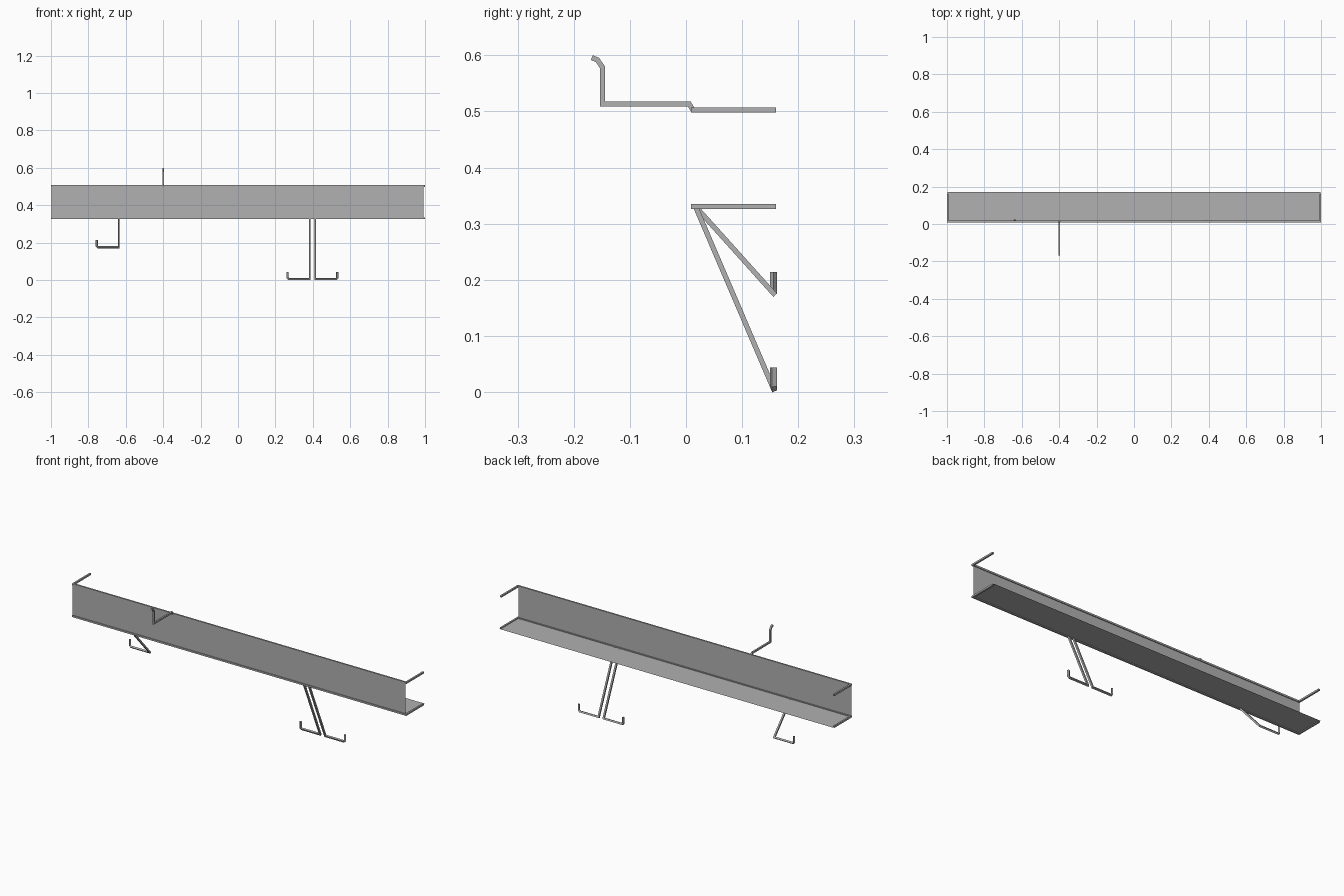
import bpy
import bmesh
from mathutils import Vector

if "Cube" in bpy.data.objects:
    bpy.data.objects.remove(bpy.data.objects["Cube"])

H = 0.0045  # half thickness of the square bars

grey = bpy.data.materials.new("dark_grey")
grey.diffuse_color = (0.44, 0.44, 0.44, 1)
grey.use_nodes = True
grey.node_tree.nodes["Principled BSDF"].inputs["Base Color"].default_value = grey.diffuse_color


def finish(name, bm):
    me = bpy.data.meshes.new(name)
    bm.to_mesh(me)
    bm.free()
    me.materials.append(grey)
    ob = bpy.data.objects.new(name, me)
    bpy.context.collection.objects.link(ob)
    return ob


def bar(name, points):
    """Square bar with mitred corners; the path starts in the yz plane."""
    pts = [Vector(p) for p in points]
    dirs = [(b - a).normalized() for a, b in zip(pts, pts[1:])]
    side = Vector((1, 0, 0))
    up = dirs[0].cross(side)
    ring = [pts[0] + H * (side * i + up * j)
            for i, j in ((-1, -1), (1, -1), (1, 1), (-1, 1))]
    bm = bmesh.new()
    prev = [bm.verts.new(c) for c in ring]
    bm.faces.new(prev)
    for k, d in enumerate(dirs):
        n = (d + dirs[min(k + 1, len(dirs) - 1)]).normalized()
        ring = [c + d * ((pts[k + 1] - c).dot(n) / d.dot(n)) for c in ring]
        cur = [bm.verts.new(c) for c in ring]
        for i in range(4):
            j = (i + 1) % 4
            bm.faces.new((prev[i], prev[j], cur[j], cur[i]))
        prev = cur
    bm.faces.new(prev)
    bmesh.ops.recalc_face_normals(bm, faces=bm.faces)
    return finish(name, bm)


def sheet(name, corners):
    """Single thin flat panel."""
    bm = bmesh.new()
    bm.faces.new([bm.verts.new(c) for c in corners])
    return finish(name, bm)


Y0, YB = 0.0135, 0.1605   # front rail and back end of the arms
ZT, ZB = 0.5025, 0.3305   # upper and lower rail heights
XE = 0.9955

# front panel and shelf panel
sheet("front_panel", [(-0.998, Y0, ZB), (0.991, Y0, ZB),
                      (0.991, Y0, ZT + H), (-0.998, Y0, ZT + H)])
sheet("shelf_panel", [(-0.998, Y0, ZB), (0.998, Y0, ZB),
                      (0.998, 0.17, ZB), (-0.998, 0.17, ZB)])

# long rails with a backward arm at each end
for name, z in (("upper", ZT), ("lower", ZB)):
    bar(name + "_rail", [(-XE, YB, z), (-XE, Y0, z), (XE, Y0, z), (XE, YB, z)])

# bent hook on the front
hook = [(0.012, 0.503), (0.006, 0.513), (-0.149, 0.513), (-0.149, 0.579),
        (-0.158, 0.592), (-0.168, 0.596)]
bar("front_hook", [(-0.4, y, z) for y, z in hook])

# slanted legs with sideways feet turned up at the tip
for name, x, side, z in (("left_leg", -0.637, -1, 0.176),
                         ("middle_leg", 0.383, -1, 0.0055),
                         ("right_leg", 0.413, 1, 0.0055)):
    tip = x + side * 0.118
    bar(name, [(x, 0.017, ZB), (x, 0.156, z), (tip - side * 0.006, 0.156, z),
               (tip, 0.156, z + 0.006), (tip, 0.156, z + 0.038)])
